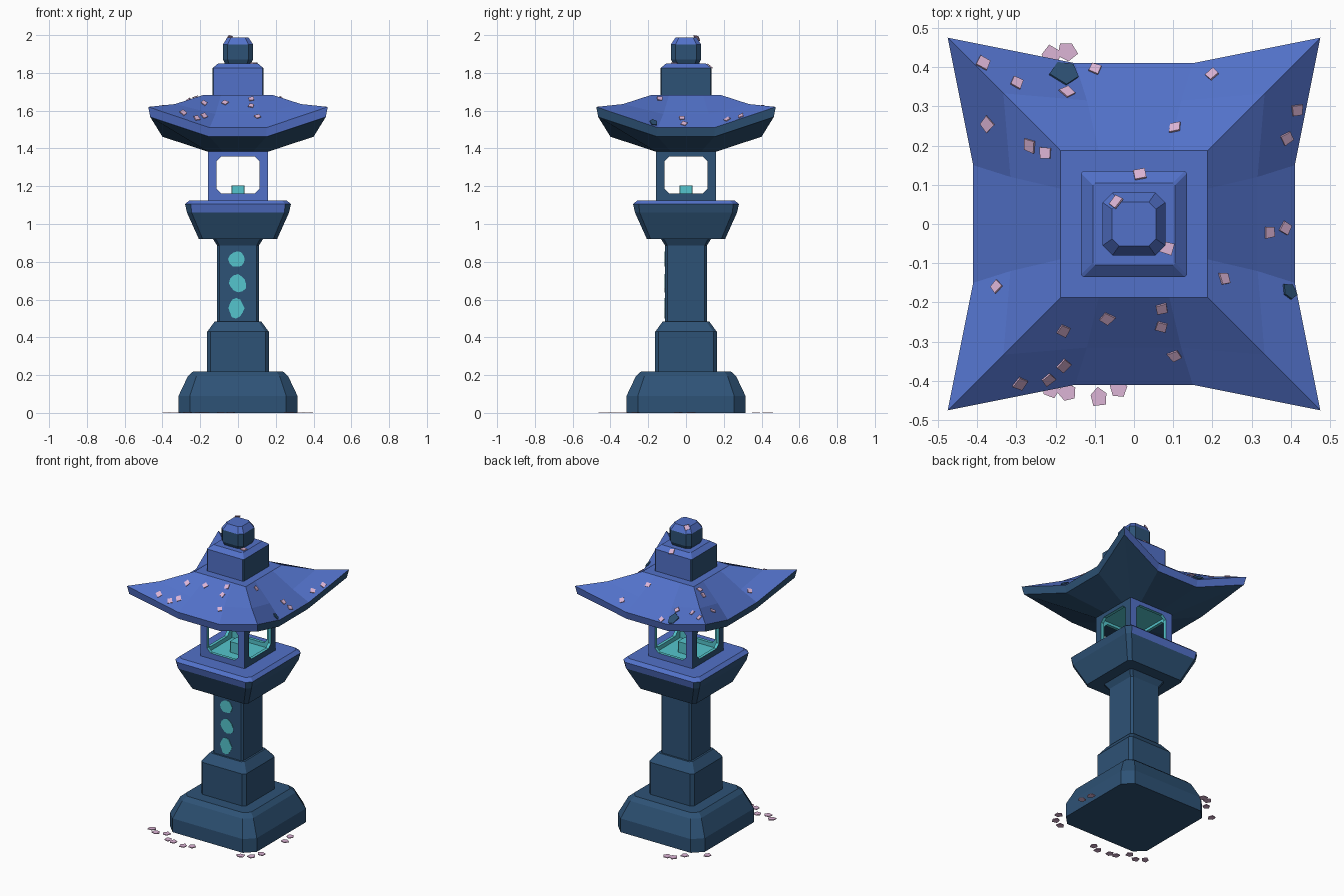
import bpy, bmesh, math, random
from mathutils import Vector, Matrix

if "Cube" in bpy.data.objects:
    bpy.data.objects.remove(bpy.data.objects["Cube"])

random.seed(4)


def material(name, rgb):
    m = bpy.data.materials.new(name)
    m.diffuse_color = (*rgb, 1)
    m.use_nodes = True
    m.node_tree.nodes["Principled BSDF"].inputs["Base Color"].default_value = m.diffuse_color
    return m


STONE = material("dark_stone", (0.027, 0.085, 0.18))
BLUE = material("blue_stone", (0.084, 0.165, 0.58))
TEAL = material("teal_glow", (0.09, 0.56, 0.61))
PINK = material("pink_petal", (0.72, 0.46, 0.67))


def finish(name, bm, mats, rule=None):
    bmesh.ops.recalc_face_normals(bm, faces=bm.faces)
    bm.normal_update()
    if rule:
        for f in bm.faces:
            f.material_index = rule(f.normal)
    me = bpy.data.meshes.new(name)
    bm.to_mesh(me)
    bm.free()
    for m in mats:
        me.materials.append(m)
    ob = bpy.data.objects.new(name, me)
    bpy.context.collection.objects.link(ob)
    return ob


def loft(name, rings, mats, rule=None):
    """Skin a stack of point rings and cap both ends."""
    bm = bmesh.new()
    loops = [[bm.verts.new(p) for p in r] for r in rings]
    n = len(loops[0])
    for a, b in zip(loops, loops[1:]):
        for i in range(n):
            j = (i + 1) % n
            bm.faces.new((a[i], a[j], b[j], b[i]))
    bm.faces.new(loops[0][::-1])
    bm.faces.new(loops[-1])
    return finish(name, bm, mats, rule)


def turned(points):
    """Repeat points of one side around the four sides."""
    return [Matrix.Rotation(k * math.pi / 2, 3, 'Z') @ Vector(p)
            for k in range(4) for p in points]


def square(half, chamfer, z):
    e = half - chamfer
    return turned([(-e, -half, z), (e, -half, z)])


def tower(name, profile, mats, rule=None):
    return loft(name, [square(*p) for p in profile], mats, rule)


def two_tone(n):
    """Blue on top and on front and back, dark on sides and undersides."""
    if n.z > 0.3:
        return 1
    return 1 if n.z > -0.3 and abs(n.y) > abs(n.x) + 0.1 else 0


def top_blue(n):
    return 1 if n.z > 0.3 else 0


# Pedestal
tower("base", [(.315, .06, 0), (.315, .06, .09), (.265, .045, .195), (.237, .035, .22)], [STONE])
tower("lower_block", [(.163, .018, .21), (.163, .018, .43), (.122, .015, .485)], [STONE])
tower("post", [(.11, .012, .47), (.11, .012, .885), (.135, .015, .925)], [STONE])
tower("platform", [(.207, .02, .92), (.27, .025, 1.06), (.28, .03, 1.105), (.258, .025, 1.125)],
      [STONE, BLUE], two_tone)

# Glowing blotches on the post front
for k, (x, z, w, h) in enumerate([(-.005, .815, .045, .045), (0, .685, .047, .047), (-.01, .555, .043, .053)]):
    outline = []
    for i in range(12):
        a = i * math.tau / 12
        r = random.uniform(.85, 1.08)
        outline.append((x + w * r * math.cos(a), z + h * r * math.sin(a)))
    loft(f"post_glow_{k + 1}", [[(px, y, pz) for px, pz in outline] for y in (-.108, -.113)], [TEAL])

# Light chamber: four window frames with mitred corners
OUT, INN, Z0, Z1 = .16, .14, 1.12, 1.388
bm = bmesh.new()
W, C, B, T = .113, .025, 1.162, 1.357
hole = [(-W + C, B), (W - C, B), (W, B + C), (W, T - C), (W - C, T), (-W + C, T), (-W, T - C), (-W, B + C)]
corner_of = [(-1, Z0), (1, Z0), (1, Z0), (1, Z1), (1, Z1), (-1, Z1), (-1, Z1), (-1, Z0)]
for k in range(4):
    rot = Matrix.Rotation(k * math.pi / 2, 3, 'Z')

    def patch(pts, mat):
        uniq = [p for i, p in enumerate(pts) if p not in pts[:i]]
        f = bm.faces.new([bm.verts.new(rot @ Vector(p)) for p in uniq])
        f.material_index = mat

    face_mat = 1 if k % 2 == 0 else 0
    for i in range(8):
        j = (i + 1) % 8
        (xa, za), (xb, zb) = hole[i], hole[j]
        (sa, ca), (sb, cb) = corner_of[i], corner_of[j]
        patch([(sa * OUT, -OUT, ca), (sb * OUT, -OUT, cb), (xb, -OUT, zb), (xa, -OUT, za)], face_mat)
        patch([(xa, -OUT, za), (xb, -OUT, zb), (xb, -INN, zb), (xa, -INN, za)], 2)
        patch([(xa, -INN, za), (xb, -INN, zb), (sb * INN, -INN, cb), (sa * INN, -INN, ca)], 2)
bmesh.ops.remove_doubles(bm, verts=bm.verts, dist=1e-5)
finish("light_chamber", bm, [STONE, BLUE, TEAL])
tower("chamber_floor", [(.141, .001, 1.12), (.141, .001, 1.135)], [TEAL])
tower("chamber_ceiling", [(.141, .001, 1.374), (.141, .001, 1.383)], [TEAL])
tower("lamp", [(.035, .004, 1.13), (.035, .004, 1.205)], [TEAL])


# Roof with upswept corners
def eave(corner, mid, e, zc, zm):
    return turned([(-e, -mid, zm), (e, -mid, zm), (corner, -corner, zc)])


loft("roof", [eave(.162, .162, .08, 1.384, 1.384),
              eave(.465, .40, .15, 1.567, 1.462),
              eave(.475, .41, .15, 1.62, 1.51),
              eave(.333, .315, .12, 1.635, 1.582),
              eave(.187, .187, .09, 1.682, 1.682)], [STONE, BLUE], two_tone)

# Neck and finial
tower("neck", [(.135, .006, 1.67), (.135, .006, 1.825), (.105, .006, 1.85)], [STONE, BLUE], two_tone)
tower("finial", [(.065, .02, 1.84), (.08, .025, 1.872), (.08, .025, 1.95), (.056, .018, 1.987)],
      [STONE, BLUE], top_blue)


# Fallen petals and chips
def scrap(name, loc, normal, size, mat, sides=4):
    frame = Vector(normal).to_track_quat('Z', 'Y').to_matrix()
    turn = random.uniform(0, math.tau)
    flat = []
    for i in range(sides):
        a = turn + i * math.tau / sides
        r = size * random.uniform(.8, 1.1)
        flat.append(Vector((r * math.cos(a), r * math.sin(a), 0)))
    loft(name, [[Vector(loc) + frame @ (p + Vector((0, 0, h))) for p in flat] for h in (.001, .006)], [mat])


roof_petals = [(-.385, .41), (-.3, .36), (-.1, .395), (-.17, .335), (.2, .38), (.415, .29), (.39, .22),
               (.105, .245), (-.375, .255), (-.265, .2), (-.225, .18), (.345, -.02), (.385, -.01),
               (.23, -.14), (-.35, -.16), (-.18, -.27), (-.07, -.24), (.07, -.215), (.07, -.26),
               (.105, -.335), (-.18, -.36), (-.22, -.395), (-.29, -.405),
               (.015, .125), (-.045, .055), (.085, -.06)]
bpy.context.view_layer.update()
deps = bpy.context.evaluated_depsgraph_get()


def drop(x, y):
    hit = bpy.context.scene.ray_cast(deps, Vector((x, y, 3)), Vector((0, 0, -1)))
    return hit[1], hit[2]


spots = [drop(*p) for p in roof_petals]
chips = [drop(-.175, .385), drop(.395, -.175)]
for k, (loc, nor) in enumerate(spots):
    scrap(f"roof_petal_{k + 1}", loc, nor, .021, PINK)
for k, (loc, nor) in enumerate(chips):
    scrap(f"roof_chip_{k + 1}", loc, nor, (.042, .024)[k], STONE, 5)

ground_petals = [(-.38, -.35), (-.33, -.38), (-.21, -.42), (-.17, -.43), (-.09, -.44), (-.04, -.42),
                 (-.27, -.36), (.27, -.36), (.33, -.33), (.36, -.27), (.37, -.04), (.36, .03),
                 (-.21, .43), (-.17, .44), (-.25, .37), (-.36, .29)]
for k, (x, y) in enumerate(ground_petals):
    scrap(f"ground_petal_{k + 1}", (x, y, 0), (0, 0, 1), .026, PINK, 5)
